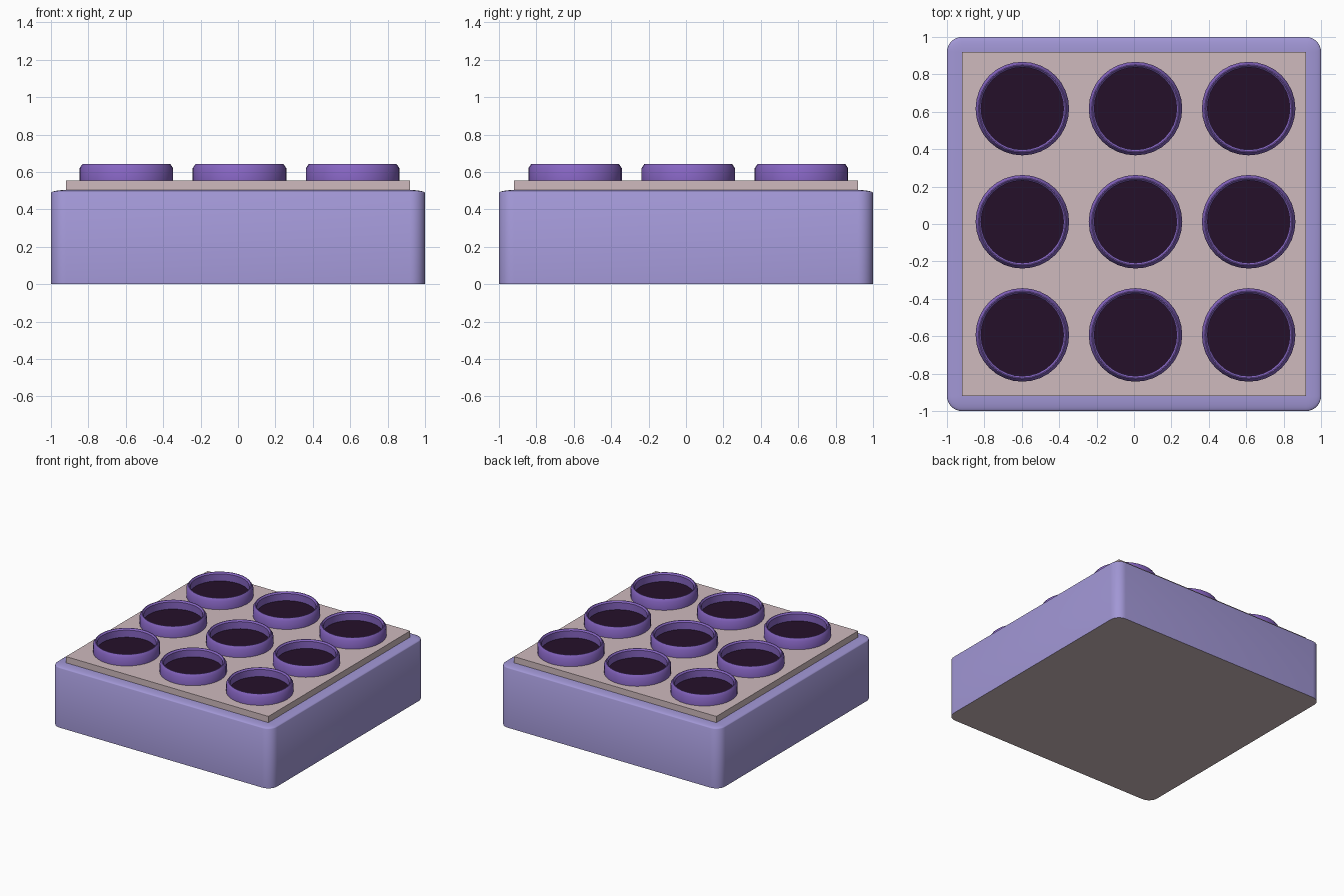
import bpy, bmesh
from math import sin, cos, pi, radians

if "Cube" in bpy.data.objects:
    bpy.data.objects.remove(bpy.data.objects["Cube"])


def material(name, rgb):
    m = bpy.data.materials.new(name)
    m.diffuse_color = (*rgb, 1)
    m.use_nodes = True
    m.node_tree.nodes["Principled BSDF"].inputs["Base Color"].default_value = m.diffuse_color
    return m


LILAC = material("lilac", (0.36, 0.31, 0.67))
BEIGE = material("beige", (0.62, 0.49, 0.51))
PURPLE = material("purple", (0.24, 0.13, 0.54))
DARK = material("dark", (0.018, 0.005, 0.023))


def finish(bm, name, mats, loc=(0, 0, 0), smooth=True):
    bmesh.ops.recalc_face_normals(bm, faces=bm.faces)
    me = bpy.data.meshes.new(name)
    bm.to_mesh(me)
    bm.free()
    for m in mats:
        me.materials.append(m)
    ob = bpy.data.objects.new(name, me)
    ob.location = loc
    bpy.context.collection.objects.link(ob)
    if smooth:
        bpy.ops.object.select_all(action='DESELECT')
        ob.select_set(True)
        bpy.context.view_layer.objects.active = ob
        bpy.ops.object.shade_smooth_by_angle(angle=radians(35))
    return ob


def loft(bm, loops):
    rows = [[bm.verts.new(p) for p in loop] for loop in loops]
    n = len(rows[0])
    for a, b in zip(rows, rows[1:]):
        for i in range(n):
            j = (i + 1) % n
            bm.faces.new((a[i], a[j], b[j], b[i]))
    return rows


def rounded_square(r, z, core=0.92, steps=8):
    pts = []
    for k, (sx, sy) in enumerate([(1, 1), (-1, 1), (-1, -1), (1, -1)]):
        for i in range(steps + 1):
            a = pi / 2 * (k + i / steps)
            pts.append((sx * core + r * cos(a), sy * core + r * sin(a), z))
    return pts


def circle(r, z, n=32):
    return [(r * cos(2 * pi * i / n), r * sin(2 * pi * i / n), z) for i in range(n)]


# body: rounded corners, softly crowned top edge, beige underside
bm = bmesh.new()
loops = [rounded_square(0.08, 0)]
for i in range(7):
    t = pi / 2 * i / 6.3
    loops.append(rounded_square(0.08 * cos(t), 0.487 + 0.016 * sin(t)))
rows = loft(bm, loops)
bm.faces.new(rows[-1])
bm.faces.new(rows[0]).material_index = 1
finish(bm, "body", [LILAC, BEIGE])

# top plate
bm = bmesh.new()
bmesh.ops.create_cube(bm, size=1)
bmesh.ops.scale(bm, vec=(1.84, 1.84, 0.06), verts=bm.verts)
finish(bm, "top_plate", [BEIGE], (0, 0, 0.494 + 0.03), smooth=False).scale.z = 1.0

# nine chamfered cup rims, each with a dark floor
RIM = [(0.25, 0.55), (0.25, 0.62), (0.235, 0.642), (0.23, 0.642), (0.22, 0.63), (0.22, 0.57)]
for row in range(3):
    for col in range(3):
        loc = (-0.597 + 0.605 * col, -0.593 + 0.605 * row, 0)
        bm = bmesh.new()
        loft(bm, [circle(r, z) for r, z in RIM] + [circle(0.22, 0.55), circle(0.25, 0.55)])
        bmesh.ops.remove_doubles(bm, verts=bm.verts, dist=1e-4)
        finish(bm, f"cup_rim_{row}_{col}", [PURPLE], loc)
        bm = bmesh.new()
        rows = loft(bm, [circle(0.222, 0.552), circle(0.222, 0.572)])
        bm.faces.new(rows[1])
        bm.faces.new(rows[0])
        finish(bm, f"cup_floor_{row}_{col}", [DARK], loc)
